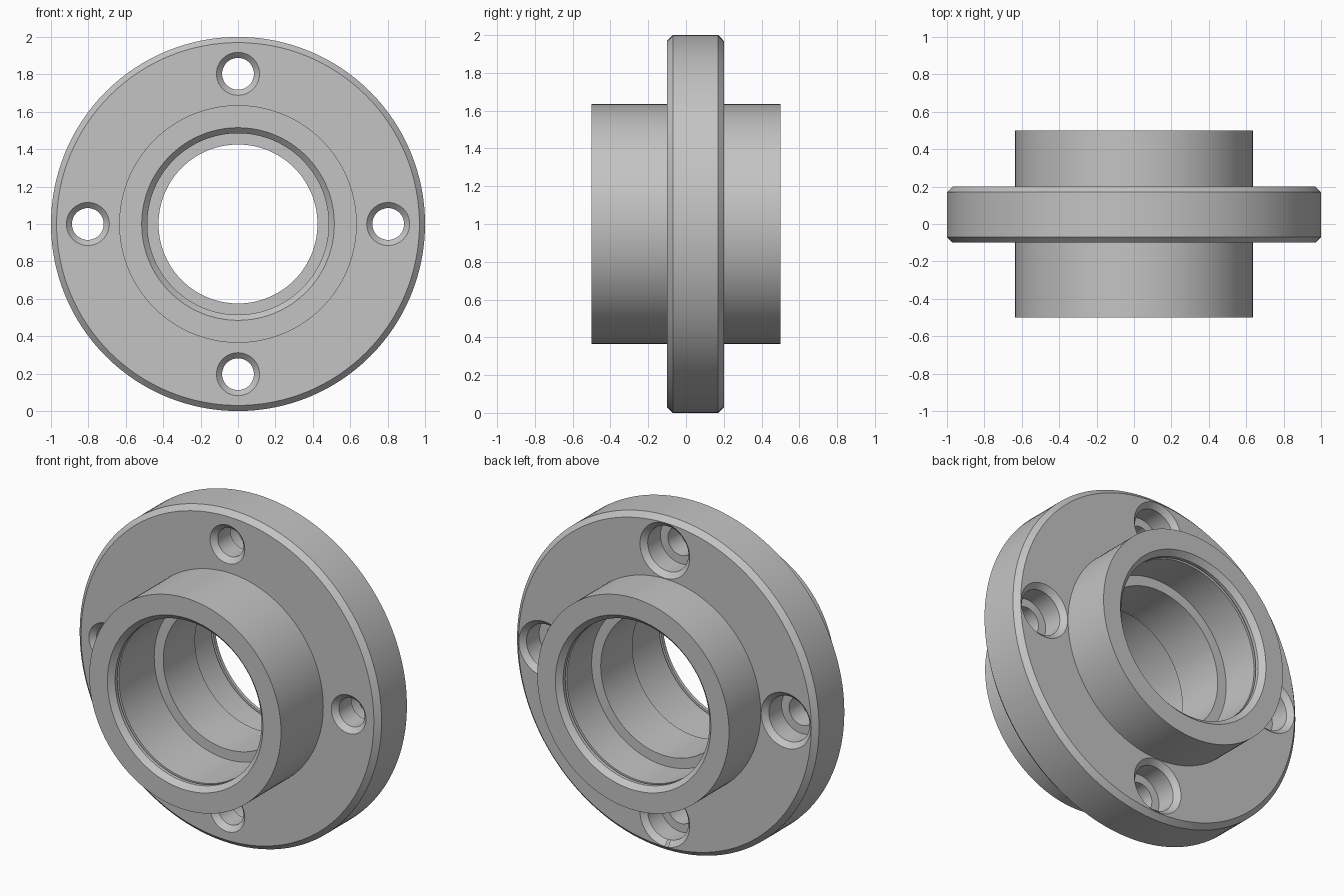
import bpy, bmesh
from math import sin, cos, pi
from mathutils import Vector

cube = bpy.data.objects.get("Cube")
if cube:
    bpy.data.objects.remove(cube, do_unlink=True)

GREY = 0.55
metal = bpy.data.materials.new("machined grey")
metal.use_nodes = True
metal.diffuse_color = (GREY, GREY, GREY, 1)
metal.node_tree.nodes["Principled BSDF"].inputs["Base Color"].default_value = (GREY, GREY, GREY, 1)


def lathe(name, profile, centre, steps, closed):
    """Revolve (radius, y) points about an axis parallel to y."""
    bm = bmesh.new()
    rings = []
    for i in range(steps):
        a = 2 * pi * i / steps
        rings.append([bm.verts.new(Vector((r * cos(a), y, r * sin(a))) + centre)
                      for r, y in profile])
    n = len(profile)
    for i in range(steps):
        a, b = rings[i], rings[(i + 1) % steps]
        for j in range(n if closed else n - 1):
            k = (j + 1) % n
            bm.faces.new((a[j], a[k], b[k], b[j]))
    if not closed:
        bm.faces.new([ring[0] for ring in rings])
        bm.faces.new([ring[-1] for ring in rings])
    bmesh.ops.recalc_face_normals(bm, faces=bm.faces)
    mesh = bpy.data.meshes.new(name)
    bm.to_mesh(mesh)
    bm.free()
    mesh.materials.append(metal)
    obj = bpy.data.objects.new(name, mesh)
    bpy.context.collection.objects.link(obj)
    return obj


# Main dimensions
HUB, BORE, WEB, GROOVE = 0.635, 0.485, 0.425, 0.5
END, FRONT, BACK, BEVEL = 0.5, -0.1, 0.2, 0.03


def bore_mouth(side):
    """Bearing seat from the mouth inwards: chamfer, land, ring groove."""
    return [(r, side * (END - d)) for r, d in (
        (BORE + BEVEL, 0), (BORE, BEVEL), (BORE, 0.05),
        (GROOVE, 0.05), (GROOVE, 0.065), (BORE, 0.065))]


# Hub and flange as one turned section
outside = [(HUB, -END), (HUB, FRONT), (1 - BEVEL, FRONT), (1, FRONT + BEVEL),
           (1, BACK - BEVEL), (1 - BEVEL, BACK), (HUB, BACK), (HUB, END)]
inside = (bore_mouth(1) + [(BORE, BACK), (WEB, BACK), (WEB, FRONT), (BORE, FRONT)]
          + bore_mouth(-1)[::-1])
housing = lathe("flanged_housing", outside + inside, Vector((0, 0, 1)), 128, True)

# Four bolt holes, chamfered in front and counterbored behind
BOLT, SEAT, PITCH = 0.085, 0.135, 0.803
hole = [(BOLT + BEVEL, FRONT - 0.1), (BOLT + BEVEL, FRONT), (BOLT, FRONT + BEVEL),
        (BOLT, BACK - 0.15), (SEAT, BACK - 0.15), (SEAT, BACK - BEVEL),
        (SEAT + BEVEL, BACK), (SEAT + BEVEL, BACK + 0.1)]
cutters = []
for i in range(4):
    a = i * pi / 2
    cutter = lathe("bolt_hole_cutter", hole,
                   Vector((PITCH * cos(a), 0, 1 + PITCH * sin(a))), 48, False)
    cutter.hide_render = True
    cutters.append(cutter)
    mod = housing.modifiers.new("bolt_hole", "BOOLEAN")
    mod.operation = "DIFFERENCE"
    mod.solver = "EXACT"
    mod.object = cutter

# Apply the cuts and shade the turned surfaces smooth
bpy.ops.object.select_all(action="DESELECT")
housing.select_set(True)
bpy.context.view_layer.objects.active = housing
for mod in list(housing.modifiers):
    bpy.ops.object.modifier_apply(modifier=mod.name)
for cutter in cutters:
    bpy.data.objects.remove(cutter, do_unlink=True)
bpy.ops.object.shade_smooth_by_angle(angle=pi / 6)
